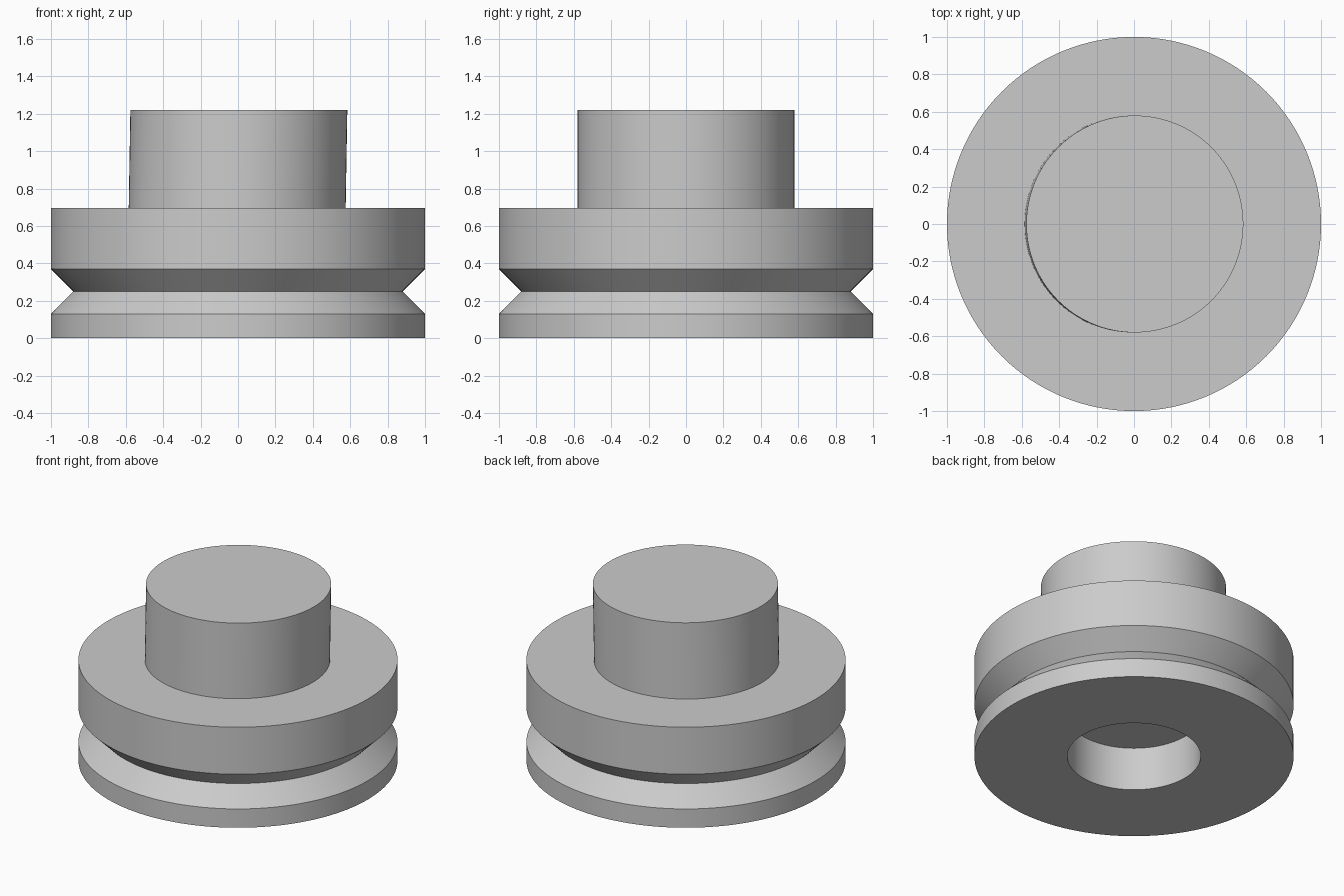
import bpy, bmesh, math

cube = bpy.data.objects.get("Cube")
if cube:
    bpy.data.objects.remove(cube, do_unlink=True)

SEGMENTS = 128

grey = bpy.data.materials.new("light_grey")
grey.use_nodes = True
colour = (0.6, 0.6, 0.6, 1)
grey.diffuse_color = colour
grey.node_tree.nodes["Principled BSDF"].inputs["Base Color"].default_value = colour


def lathe(name, profile, lean=0.0):
    """Spin a (radius, height) profile around z; lean shifts x per unit of height."""
    bm = bmesh.new()
    verts = [bm.verts.new((r, 0, z)) for r, z in profile]
    edges = [bm.edges.new(pair) for pair in zip(verts, verts[1:])]
    bmesh.ops.spin(bm, geom=verts + edges, cent=(0, 0, 0), axis=(0, 0, 1),
                   angle=math.tau, steps=SEGMENTS, use_merge=True)
    bmesh.ops.remove_doubles(bm, verts=bm.verts, dist=0.0001)
    middle = (profile[0][1] + profile[-1][1]) / 2
    for v in bm.verts:
        v.co.x += lean * (v.co.z - middle)
    bmesh.ops.recalc_face_normals(bm, faces=bm.faces)
    mesh = bpy.data.meshes.new(name)
    bm.to_mesh(mesh)
    bm.free()
    mesh.materials.append(grey)
    obj = bpy.data.objects.new(name, mesh)
    bpy.context.collection.objects.link(obj)
    bpy.ops.object.select_all(action="DESELECT")
    obj.select_set(True)
    bpy.context.view_layer.objects.active = obj
    bpy.ops.object.shade_smooth_by_angle(angle=math.radians(30))
    return obj


# Wide base with a V groove around the rim and a blind hole underneath
lathe("grooved_base", [(0, 0.3), (0.418, 0.3), (0.418, 0), (1, 0), (1, 0.13),
                       (0.88, 0.25), (1, 0.37), (1, 0.695), (0, 0.695)])

# Upper post, leaning very slightly towards +x
lathe("upper_post", [(0, 0.69), (0.58, 0.69), (0.58, 1.22), (0, 1.22)], lean=0.017)
